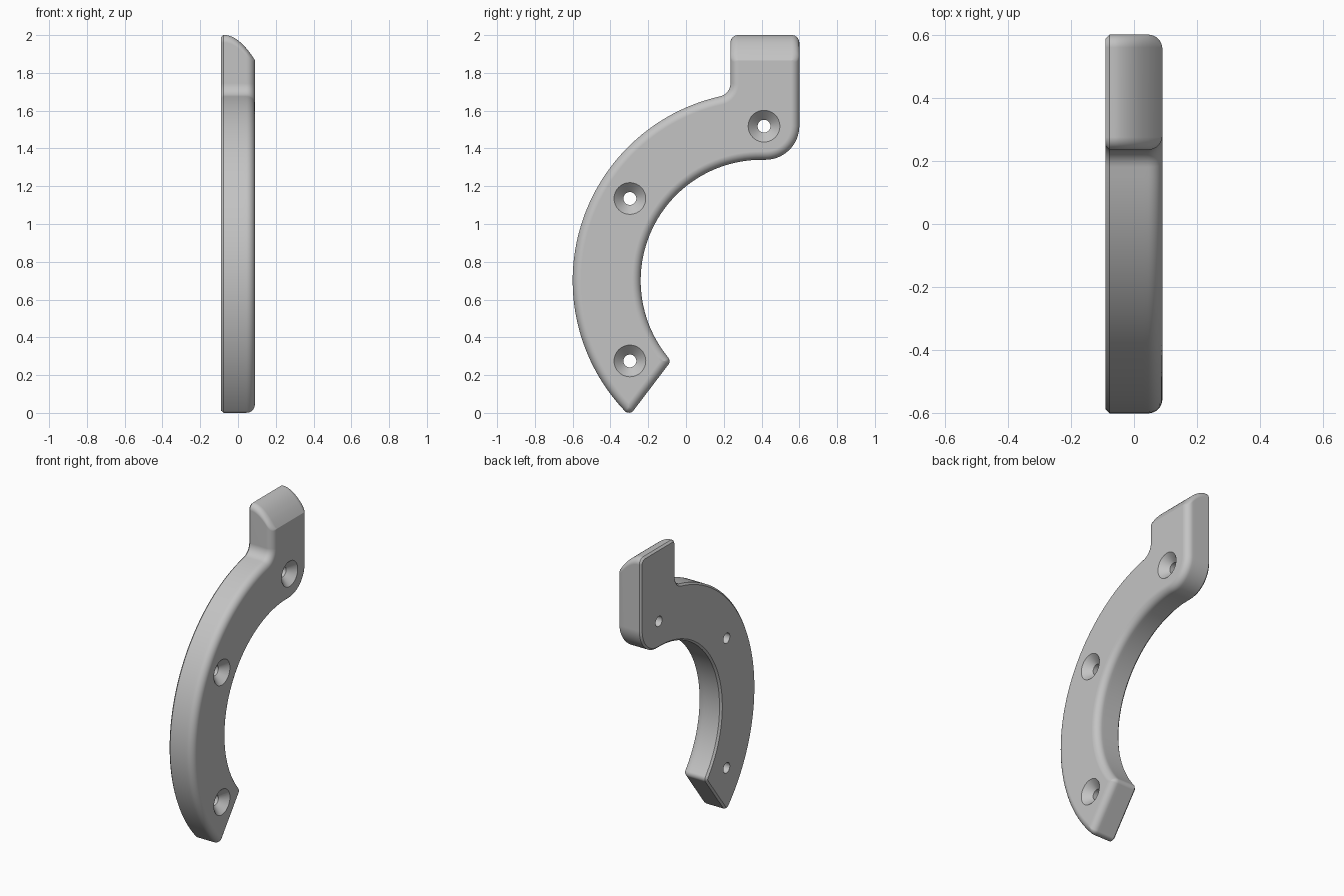
import bpy, bmesh
from math import sin, cos, pi, sqrt, atan2
from mathutils import Vector

cube = bpy.data.objects.get("Cube")
if cube:
    bpy.data.objects.remove(cube)

HALF = 0.09                      # half thickness
HUB = Vector((0.4, 0.7))         # centre of the curved arm (y, z)
OUTER, INNER = 1.0, 0.64
LEFT, RIGHT = 0.235, 0.6         # sides of the upper block
TIP, TOP_R, NECK, HEEL = 0.03, 0.04, 0.07, 0.18
ROUND, CHAMFER = 0.045, 0.012
HOLES = [(0.413, 1.518), (-0.297, 1.135), (-0.297, 0.275)]

# Slanted end of the arm
END = Vector((-0.299, -0.015))
ALONG = Vector((0.605, 0.796)).normalized()
OUT = Vector((ALONG.y, -ALONG.x))


def angle(v):
    return atan2(v.y, v.x)


def on_end(inset, radius):
    """Point on the inset end line at a distance from the hub, near the arm."""
    p = END - OUT * inset - HUB
    b = p.dot(ALONG)
    return HUB + p + ALONG * (-b - sqrt(b * b - p.dot(p) + radius * radius))


def arc(c, r, a0, a1, n, inset, sign=1):
    """Arc whose surface normal points out (sign 1) or to the centre (-1)."""
    size = r - inset * sign
    return [c + Vector((cos(a), sin(a))) * size
            for a in (a0 + (a1 - a0) * i / n for i in range(n + 1))]


def corner(c, r, a0, a1, n, inset):
    """Convex corner that becomes a mitre once the inset passes its radius."""
    if inset < r - 0.001:
        return arc(c, r, a0, a1, n, inset)
    mid = (a0 + a1) / 2
    shift = (r - inset) / cos((a1 - a0) / 2)
    return [c + Vector((cos(mid), sin(mid))) * shift for i in range(n + 1)]


def outline(inset, top):
    low = on_end(TIP, OUTER - TIP)
    inner = on_end(TIP, INNER + TIP)
    neck = Vector((LEFT - NECK, HUB.y + sqrt((OUTER + NECK) ** 2 - (LEFT - NECK - HUB.x) ** 2)))
    a_low = angle(low - HUB) % (2 * pi)
    a_in = angle(inner - HUB) % (2 * pi)
    a_neck = angle(neck - HUB)
    a_end = angle(OUT) + 2 * pi
    pts = corner(low, TIP, a_low, a_end, 8, inset)
    pts += corner(inner, TIP, a_end, a_in + pi, 8, inset)
    pts += arc(HUB, INNER, a_in, pi / 2, 48, inset, -1)[1:]
    pts += arc(Vector((RIGHT - HEEL, 1.52)), HEEL, -pi / 2, 0, 16, inset)
    pts += corner(Vector((RIGHT - TOP_R, top - TOP_R)), TOP_R, 0, pi / 2, 8, inset)
    pts += corner(Vector((LEFT + TOP_R, top - TOP_R)), TOP_R, pi / 2, pi, 8, inset)
    pts += arc(neck, NECK, 0, a_neck - pi, 10, inset, -1)
    pts += arc(HUB, OUTER, a_neck, a_low, 64, inset)[1:-1]
    return pts


def top_height(x):
    u = max(0, x + 0.06)
    return 2 - 0.178 * u - 4.76 * u * u


# Layers through the thickness: chamfered back, straight side, rounded front
layers = [(-HALF, CHAMFER), (-HALF + CHAMFER, 0)]
layers += [(-0.06 + 0.105 * i / 7, 0) for i in range(8)]
layers += [(HALF - ROUND + ROUND * sin(a), ROUND * (1 - cos(a)))
           for a in (pi / 2 * i / 8 for i in range(1, 9))]


def make_object(name, bm):
    bmesh.ops.recalc_face_normals(bm, faces=bm.faces)
    mesh = bpy.data.meshes.new(name)
    bm.to_mesh(mesh)
    bm.free()
    obj = bpy.data.objects.new(name, mesh)
    bpy.context.scene.collection.objects.link(obj)
    return obj


def loft(bm, rings):
    loops = [[bm.verts.new(p) for p in ring] for ring in rings]
    for a, b in zip(loops, loops[1:]):
        for i in range(len(a)):
            j = (i + 1) % len(a)
            bm.faces.new((a[i], a[j], b[j], b[i]))
    bm.faces.new(loops[0])
    bm.faces.new(loops[-1])


# Curved bracket body
bm = bmesh.new()
loft(bm, [[(x, p.x, p.y) for p in outline(d, top_height(x) + (d if x > 0 else 0))]
          for x, d in layers])
bmesh.ops.remove_doubles(bm, verts=bm.verts, dist=0.0002)
bracket = make_object("curved_bracket", bm)

# Countersunk screw holes
bm = bmesh.new()
for y, z in HOLES:
    loft(bm, [[(x, y + r * cos(t), z + r * sin(t)) for t in (2 * pi * i / 40 for i in range(40))]
              for x, r in ((-0.2, 0.034), (0.04, 0.034), (HALF, 0.084), (0.1, 0.094))])
cutter = make_object("screw_hole_cutter", bm)
cutter.hide_render = True

grey = bpy.data.materials.new("plain_grey")
grey.use_nodes = True
colour = (0.55, 0.55, 0.55, 1)
grey.diffuse_color = colour
grey.node_tree.nodes["Principled BSDF"].inputs["Base Color"].default_value = colour
bracket.data.materials.append(grey)
cutter.data.materials.append(grey)

cut = bracket.modifiers.new("screw_holes", 'BOOLEAN')
cut.operation = 'DIFFERENCE'
cut.solver = 'EXACT'
cut.object = cutter
bpy.ops.object.select_all(action='DESELECT')
bracket.select_set(True)
bpy.context.view_layer.objects.active = bracket
bpy.ops.object.modifier_apply(modifier=cut.name)
bpy.data.objects.remove(cutter)

bpy.ops.object.shade_smooth_by_angle(angle=pi / 6)
weighted = bracket.modifiers.new("even_shading", 'WEIGHTED_NORMAL')
weighted.keep_sharp = True
